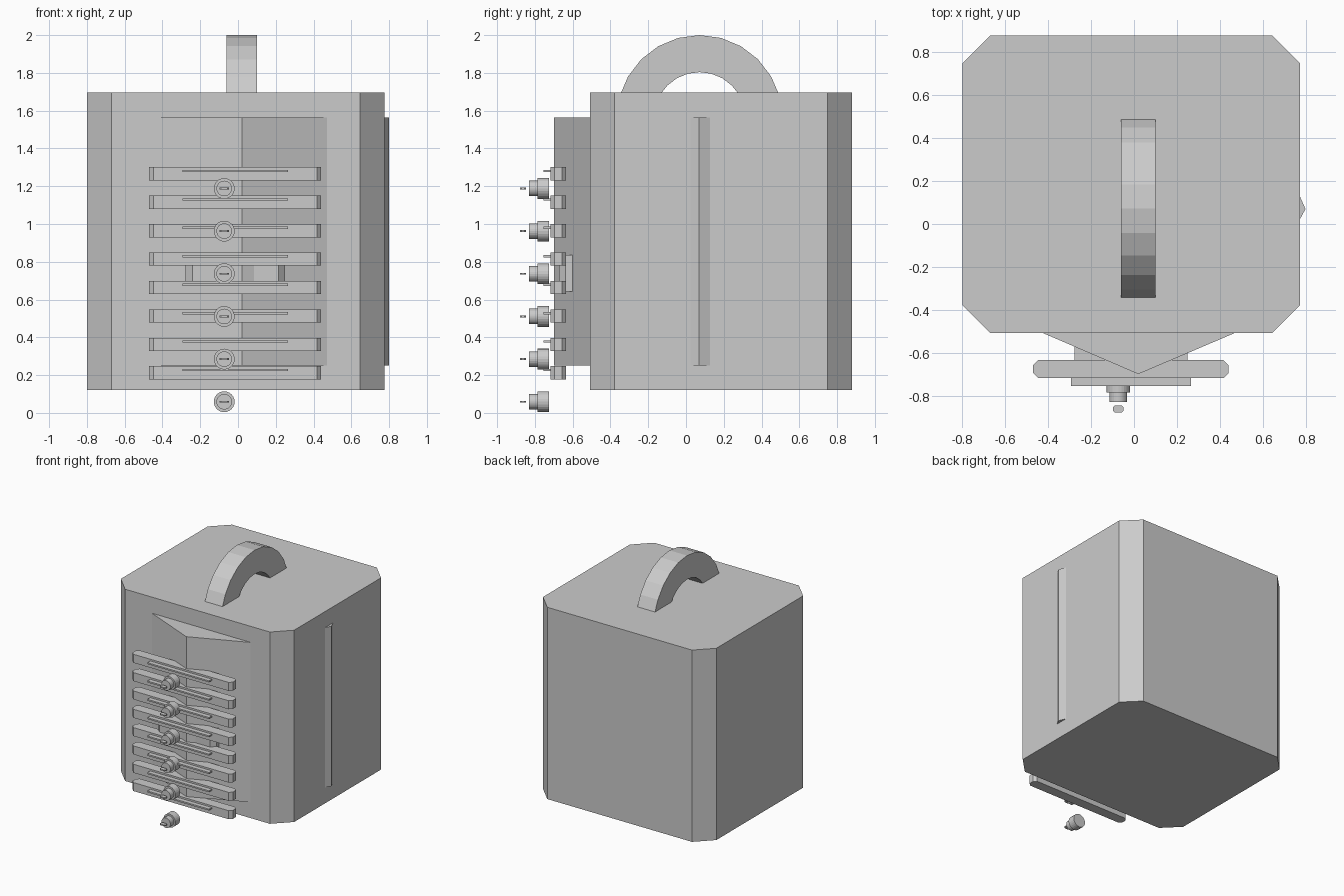
import bpy, math

if "Cube" in bpy.data.objects:
    bpy.data.objects.remove(bpy.data.objects["Cube"])

grey = bpy.data.materials.new("plain grey")
grey.diffuse_color = (0.6, 0.6, 0.6, 1)
grey.use_nodes = True
grey.node_tree.nodes["Principled BSDF"].inputs["Base Color"].default_value = grey.diffuse_color


def mesh_object(name, verts, faces):
    mesh = bpy.data.meshes.new(name)
    mesh.from_pydata(verts, [], faces)
    mesh.materials.append(grey)
    obj = bpy.data.objects.new(name, mesh)
    bpy.context.collection.objects.link(obj)
    return obj


def prism(name, outline, low, high, axis="z"):
    """Extrude a counter-clockwise outline along z, x or y."""
    place = {"z": lambda a, b, h: (a, b, h),
             "x": lambda a, b, h: (h, a, b),
             "y": lambda a, b, h: (b, h, a)}[axis]
    n = len(outline)
    verts = [place(a, b, h) for h in (low, high) for a, b in outline]
    faces = [tuple(reversed(range(n))), tuple(range(n, 2 * n))]
    faces += [(i, (i + 1) % n, n + (i + 1) % n, n + i) for i in range(n)]
    return mesh_object(name, verts, faces)


def cut_rect(x0, x1, y0, y1, c):
    """Rectangle outline with chamfered corners."""
    return [(x0 + c, y0), (x1 - c, y0), (x1, y0 + c), (x1, y1 - c),
            (x1 - c, y1), (x0 + c, y1), (x0, y1 - c), (x0, y0 + c)]


def cylinder(name, x, z, r, y0, y1, sides=24):
    ring = [(z + r * math.cos(math.tau * i / sides),
             x + r * math.sin(math.tau * i / sides)) for i in range(sides)]
    return prism(name, ring, y0, y1, "y")


# Main casing with chamfered upright edges
prism("casing", cut_rect(-0.80, 0.775, -0.508, 0.879, 0.13), 0.12, 1.695)

# Arched carrying handle, ends sunk just into the lid
cy, cz, ro, ri = 0.072, 1.563, 0.437, 0.241


def arc(r, base, steps):
    a0 = math.asin((base - cz) / r)
    angles = [a0] + [math.radians(d) for d in steps if math.radians(d) > a0 + 0.02
                     and math.radians(d) < math.pi - a0 - 0.02] + [math.pi - a0]
    return [(cy + r * math.cos(a), cz + r * math.sin(a)) for a in angles]


steps = range(0, 181, 15)
outer, inner = arc(ro, 1.69, steps), arc(ri, 1.69, steps)
n, m = len(outer), len(inner)
prism("handle", outer + inner[::-1], -0.06, 0.10, "x")

# Wedge on the front and small ridge on the right side
prism("front_wedge", [(-0.445, -0.50), (0.02, -0.70), (0.49, -0.50)], 0.25, 1.563)
prism("side_ridge", [(0.77, 0.015), (0.80, 0.07), (0.77, 0.137)], 0.25, 1.563)

# Block behind the slats
prism("backing_block", cut_rect(-0.277, 0.25, -0.673, -0.52, 0.035), 0.643, 0.835)

# Eight front slats, each carrying a thin strip
for i in range(8):
    z = 0.212 + i * 0.1505
    prism(f"slat_{i + 1}", cut_rect(-0.47, 0.44, -0.718, -0.635, 0.022), z - 0.035, z + 0.035)
    prism(f"strip_{i + 1}", [(-0.295, -0.755), (0.265, -0.755), (0.265, -0.71), (-0.295, -0.71)],
          z + 0.009, z + 0.021)

# Column of six stepped knobs with a flat tab in front of each
kx = -0.073
for i in range(6):
    z = 0.059 + i * 0.2258
    cylinder(f"knob_base_{i + 1}", kx, z, 0.055, -0.786, -0.726)
    cylinder(f"knob_cap_{i + 1}", kx, z, 0.041, -0.831, -0.786)
    prism(f"knob_tab_{i + 1}", cut_rect(kx - 0.025, kx + 0.025, -0.879, -0.847, 0.008),
          z - 0.005, z + 0.005)
